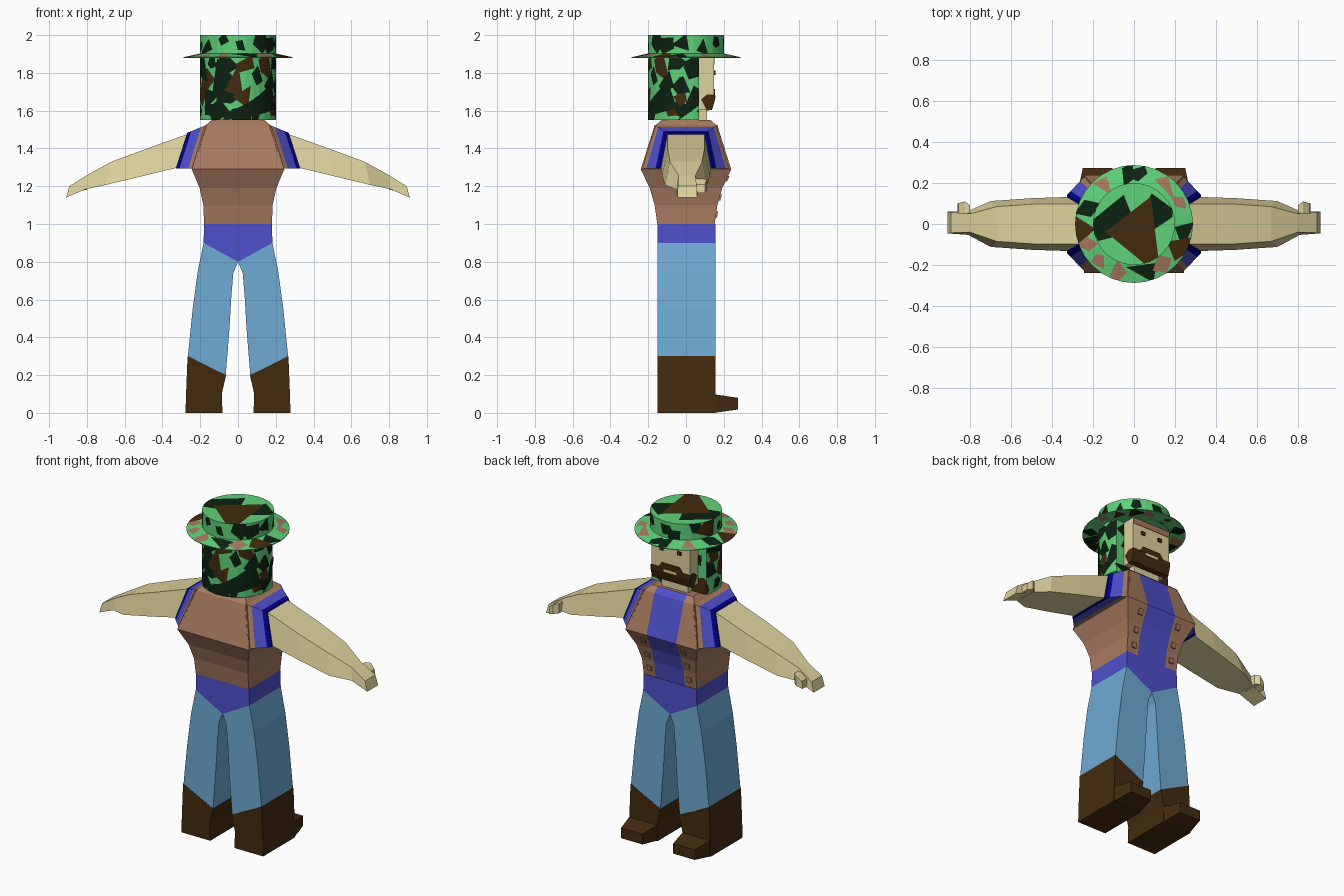
import bpy, bmesh, math, random
from mathutils import Vector

if "Cube" in bpy.data.objects:
    bpy.data.objects.remove(bpy.data.objects["Cube"])

random.seed(7)


def lin(c):
    c /= 255
    return c / 12.92 if c <= 0.04045 else ((c + 0.055) / 1.055) ** 2.4


COLOURS = {
    "leaf_green": (95, 210, 122), "dark_green": (12, 34, 17), "dark_brown": (68, 43, 15),
    "skin": (222, 210, 157), "vest_brown": (168, 122, 96), "shirt_blue": (78, 80, 204),
    "navy": (2, 2, 140), "denim": (110, 170, 212)}
MATS = {}
for key, rgb in COLOURS.items():
    MATS[key] = bpy.data.materials.new(key)
    MATS[key].diffuse_color = (*[lin(c) for c in rgb], 1)


def finish(bm, name, *mats):
    bmesh.ops.recalc_face_normals(bm, faces=bm.faces[:])
    me = bpy.data.meshes.new(name)
    bm.to_mesh(me)
    bm.free()
    for m in mats:
        me.materials.append(MATS[m])
    ob = bpy.data.objects.new(name, me)
    bpy.context.collection.objects.link(ob)
    return ob


def loft(rings, bands=None):
    """Skin a list of equal point rings; bands gives the material index of each span."""
    bm = bmesh.new()
    vs = [[bm.verts.new(p) for p in r] for r in rings]
    n = len(vs[0])
    for i in range(len(vs) - 1):
        for j in range(n):
            k = (j + 1) % n
            f = bm.faces.new((vs[i][j], vs[i][k], vs[i + 1][k], vs[i + 1][j]))
            f.material_index = bands[i] if bands else 0
    bm.faces.new(vs[0][::-1])
    f = bm.faces.new(vs[-1])
    f.material_index = bands[-1] if bands else 0
    return bm


def slab(pts, y0, y1):
    """Extrude an x-z outline along y."""
    return loft([[(x, y, z) for x, z in pts] for y in (y0, y1)])


def box(name, mat, x0, x1, y0, y1, z0, z1):
    finish(slab([(x0, z0), (x1, z0), (x1, z1), (x0, z1)], y0, y1), name, mat)


def shard(bm, c, n, size, mi):
    """Cut an irregular polygon into the surface around c and colour it."""
    bm.normal_update()
    faces = [f for f in bm.faces if f.normal.dot(n) > 0.35]
    u = n.orthogonal().normalized()
    v = n.cross(u)
    k, a0 = random.choice((3, 4, 4, 5)), random.uniform(0, 6.28)
    for i in range(k):
        a = a0 + math.tau * i / k + random.uniform(-0.35, 0.35)
        d = u * math.cos(a) + v * math.sin(a)
        p = c + d * size * random.uniform(0.5, 1)
        geom = set(faces)
        for f in faces:
            geom.update(f.edges)
            geom.update(f.verts)
        res = bmesh.ops.bisect_plane(bm, geom=list(geom), dist=1e-5, plane_co=p, plane_no=d)
        faces = [f for f in res["geom"] if isinstance(f, bmesh.types.BMFace)
                 and (f.calc_center_median() - p).dot(d) < 0]
    for f in faces:
        f.material_index = mi


def circle(r, z, n=32):
    return [(r * math.cos(math.tau * i / n), r * math.sin(math.tau * i / n), z) for i in range(n)]


def camo_side(bm, r, z0, z1, rows, cols, size):
    for i in range(rows):
        for j in range(cols):
            a = math.tau * (j + 0.5 * (i % 2) + random.uniform(-0.25, 0.25)) / cols
            z = z0 + (z1 - z0) * (i + 0.5 + random.uniform(-0.25, 0.25)) / rows
            n = Vector((math.cos(a), math.sin(a), 0))
            shard(bm, n * r + Vector((0, 0, z)), n, size * random.uniform(0.6, 1.25),
                  random.choice((1, 1, 2)))


CAMO = ("leaf_green", "dark_green", "dark_brown", "vest_brown")
UP = Vector((0, 0, 1))

# Hat crown
bm = loft([circle(0.2, 1.88), circle(0.2, 2.0)])
bmesh.ops.recalc_face_normals(bm, faces=bm.faces[:])
for x, y, s, mi in ((-0.08, 0.02, 0.14, 1), (0.1, 0.06, 0.09, 1), (0.01, -0.05, 0.12, 2)):
    shard(bm, Vector((x, y, 2)), UP, s, mi)
camo_side(bm, 0.2, 1.9, 2.0, 1, 13, 0.045)
finish(bm, "hat_crown", *CAMO)

# Neck cover: lower cylinder, cut open in front of the face
bm = loft([circle(0.2, 1.55), circle(0.2, 1.88)])
cut = bmesh.ops.bisect_plane(bm, geom=bm.verts[:] + bm.edges[:] + bm.faces[:], dist=1e-5,
                             plane_co=(0, 0.07, 0), plane_no=(0, 1, 0), clear_outer=True)
bmesh.ops.holes_fill(bm, edges=[e for e in bm.edges if e.is_boundary])
bmesh.ops.recalc_face_normals(bm, faces=bm.faces[:])
camo_side(bm, 0.2, 1.55, 1.88, 4, 12, 0.055)
finish(bm, "hat_neck_cover", *CAMO)

# Brim
bm = loft([circle(0.19, 1.885), circle(0.288, 1.879), circle(0.288, 1.883), circle(0.19, 1.905)])
bmesh.ops.recalc_face_normals(bm, faces=bm.faces[:])
for side in (1, -1):
    for i in range(14):
        a = math.tau * (i + random.uniform(-0.3, 0.3)) / 14
        shard(bm, Vector((0.245 * math.cos(a), 0.245 * math.sin(a), 1.89)), UP * side,
              random.uniform(0.03, 0.055), random.choice((1, 1, 2, 3)))
finish(bm, "hat_brim", *CAMO)

# Head, neck and face details (the face looks towards +y)
prof = [(0, 1.88), (0.148, 1.88), (0.148, 1.66), (0.134, 1.61), (0.11, 1.603), (0, 1.603)]
finish(loft([[(x, y, z) for y, z in prof] for x in (-0.13, 0.13)]), "head", "skin")
box("neck", "skin", -0.09, 0.09, -0.1, 0.11, 1.5, 1.62)
jaw = [(0.08, 1.66), (0.11, 1.685), (0.153, 1.685), (0.153, 1.655), (0.138, 1.605), (0.11, 1.6)]
finish(loft([[(x, y, z) for y, z in jaw] for x in (-0.133, 0.133)]), "beard", "dark_brown")
finish(slab([(-0.085, 1.68), (-0.06, 1.715), (0.06, 1.715), (0.085, 1.68)], 0.147, 0.154),
       "moustache", "dark_brown")
box("mouth", "skin", -0.045, 0.045, 0.15, 0.156, 1.665, 1.68)
box("fringe", "vest_brown", -0.131, 0.131, 0.146, 0.151, 1.845, 1.882)
for s in (1, -1):
    box("eye", "dark_brown", s * 0.06 - 0.012, s * 0.06 + 0.012, 0.147, 0.155, 1.79, 1.812)

# Torso: open vest over a blue shirt, shirt showing as a strip on the +y side
SECT = [(1.0, 0.18, 0.152), (1.1, 0.183, 0.166), (1.19, 0.203, 0.192), (1.29, 0.245, 0.24),
        (1.52, 0.175, 0.165), (1.55, 0.14, 0.13)]
bm = loft([[(-x, -y, z), (x, -y, z), (x, y, z), (-x, y, z)] for z, x, y in SECT])
for x in (0.1, -0.1):
    bmesh.ops.bisect_plane(bm, geom=bm.verts[:] + bm.edges[:] + bm.faces[:], dist=1e-5,
                           plane_co=(x, 0, 0), plane_no=(1, 0, 0))
for f in bm.faces:
    c = f.calc_center_median()
    if c.y > 0.1 and abs(c.x) < 0.09 and c.z < 1.54:
        f.material_index = 1
finish(bm, "vest_and_shirt", "vest_brown", "shirt_blue")


def chest_y(z):
    for (z0, _, y0), (z1, _, y1) in zip(SECT, SECT[1:]):
        if z0 <= z <= z1:
            return y0 + (y1 - y0) * (z - z0) / (z1 - z0)


# Vest studs
for s in (1, -1):
    for z in (1.05, 1.14, 1.24):
        lo, hi = z - 0.015, z + 0.015
        x0, x1 = s * 0.12, s * 0.15
        finish(loft([[(x0, chest_y(q) + d, q), (x1, chest_y(q) + d, q),
                      (x1, chest_y(q) - 0.01, q), (x0, chest_y(q) - 0.01, q)]
                     for q, d in ((lo, 0.008), (hi, 0.008))]), "vest_stud", "vest_brown")

# Shirt tail
finish(slab([(-0.18, 1.0), (-0.182, 0.9), (0, 0.8), (0.182, 0.9), (0.18, 1.0)], -0.15, 0.155),
       "shirt_tail", "shirt_blue")


def arm_ring(s, xt, xb, zt, zb, yt, yb, off=0):
    return [(s * xt, off - yt, zt), (s * xt, off + yt, zt),
            (s * xb, off + yb, zb), (s * xb, off - yb, zb)]


INNER = (0.165, 0.235, 1.525, 1.295, 0.165, 0.238)
OUTER = (0.268, 0.328, 1.483, 1.295, 0.108, 0.142)
for s in (1, -1):
    # Sleeve: vest edge, shirt, navy hem
    rings = [arm_ring(s, *[a + (b - a) * t for a, b in zip(INNER, OUTER)])
             for t in (0, 0.3, 0.8, 1)]
    finish(loft(rings, [0, 1, 2]), "sleeve", "vest_brown", "shirt_blue", "navy")
    # Arm and hand
    finish(loft([arm_ring(s, 0.262, 0.322, 1.478, 1.298, 0.098, 0.132),
                 arm_ring(s, 0.48, 0.5, 1.4, 1.255, 0.098, 0.126),
                 arm_ring(s, 0.67, 0.7, 1.33, 1.207, 0.085, 0.112),
                 arm_ring(s, 0.80, 0.81, 1.258, 1.183, 0.045, 0.058, 0.005),
                 arm_ring(s, 0.893, 0.91, 1.2, 1.14, 0.05, 0.053, 0.007)]), "arm", "skin")
    # Thumb
    finish(loft([arm_ring(s, 0.80, 0.80, 1.24, 1.18, 0.045, 0.045, 0.045),
                 arm_ring(s, 0.825, 0.825, 1.235, 1.178, 0.06, 0.06, 0.05),
                 arm_ring(s, 0.858, 0.862, 1.21, 1.165, 0.05, 0.05, 0.05)]), "thumb", "skin")
    # Trouser leg
    leg = [(0.182, 0.9), (0, 0.8), (0.025, 0.74), (0.035, 0.62), (0.045, 0.45), (0.065, 0.2),
           (0.265, 0.3), (0.24, 0.55), (0.213, 0.75)]
    finish(slab([(s * x, z) for x, z in leg], -0.15, 0.155), "trouser_leg", "denim")
    # Boot shaft and toe
    boot = [(0.267, 0.3), (0.063, 0.2), (0.086, 0.1), (0.082, 0), (0.278, 0), (0.275, 0.1)]
    finish(slab([(s * x, z) for x, z in boot], -0.152, 0.157), "boot", "dark_brown")
    finish(loft([[(s * a, y, z0), (s * b, y, z0), (s * b, y, z1), (s * a, y, z1)]
                 for y, a, b, z0, z1 in ((0.15, 0.085, 0.276, 0, 0.098),
                                         (0.274, 0.105, 0.25, 0.018, 0.08))]),
           "boot_toe", "dark_brown")

for m in bpy.data.materials:
    if m.users and not m.is_grease_pencil:
        m.use_nodes = True
        m.node_tree.nodes["Principled BSDF"].inputs["Base Color"].default_value = m.diffuse_color
